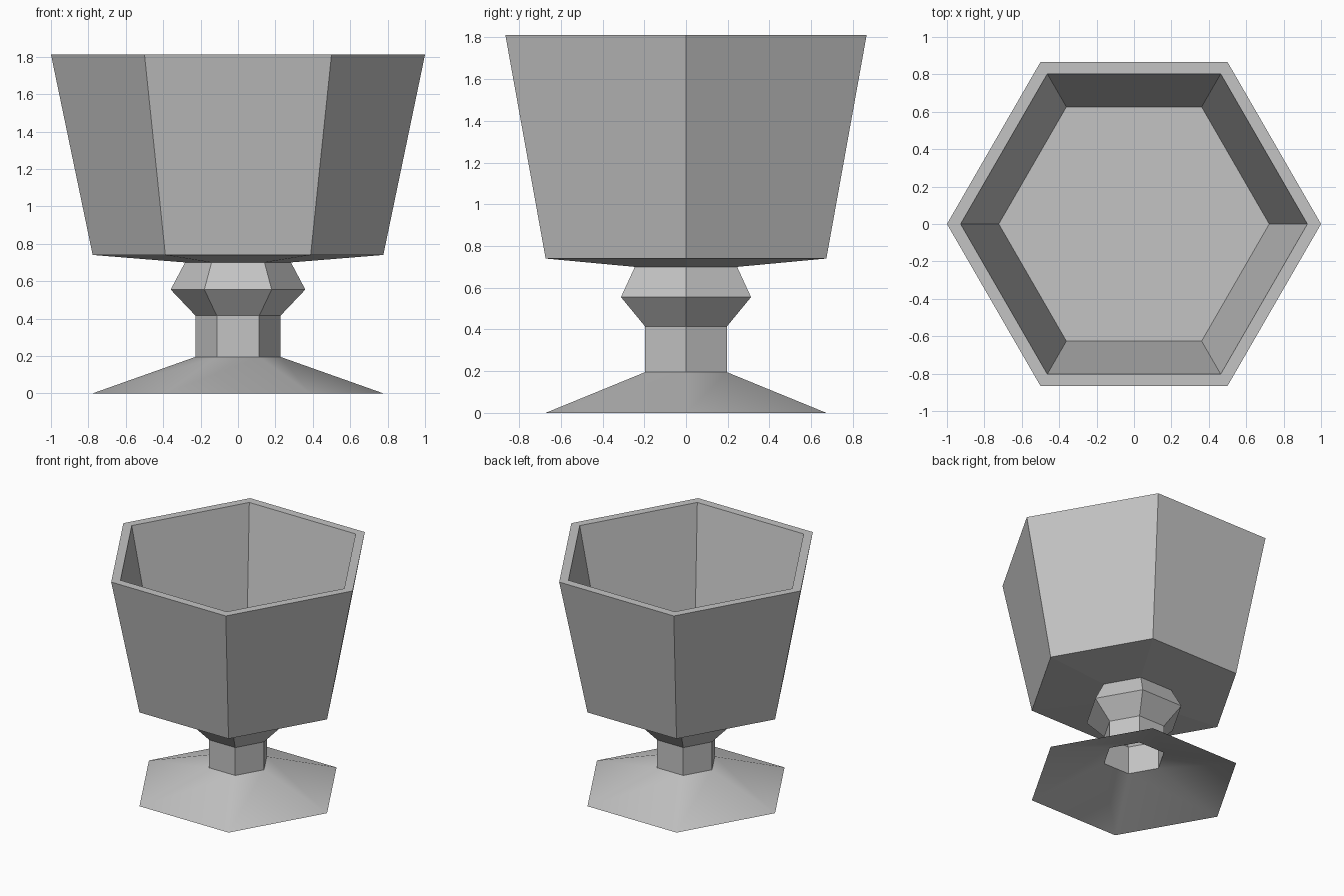
import bpy, bmesh, math

if "Cube" in bpy.data.objects:
    bpy.data.objects.remove(bpy.data.objects["Cube"])

grey = bpy.data.materials.new("plain_grey")
grey.diffuse_color = (0.55, 0.55, 0.55, 1.0)
grey.use_nodes = True
grey.node_tree.nodes["Principled BSDF"].inputs["Base Color"].default_value = grey.diffuse_color


def hex_lathe(name, profile, cap_end=False, smooth=False):
    """Sweep a (radius, height) profile round z with six sides."""
    bm = bmesh.new()
    rings = []
    for r, z in profile:
        rings.append([bm.verts.new((r * math.cos(i * math.pi / 3),
                                    r * math.sin(i * math.pi / 3), z))
                      for i in range(6)])
    for a, b in zip(rings, rings[1:]):
        for i in range(6):
            j = (i + 1) % 6
            bm.faces.new((a[i], a[j], b[j], b[i])).smooth = smooth
    if cap_end:
        bm.faces.new(rings[-1])
    mesh = bpy.data.meshes.new(name)
    bm.to_mesh(mesh)
    bm.free()
    mesh.materials.append(grey)
    obj = bpy.data.objects.new(name, mesh)
    bpy.context.collection.objects.link(obj)
    return obj


# Hollow foot, softly shaded and open underneath
hex_lathe("foot", [(0.777, 0.0), (0.227, 0.195)], smooth=True)

# Straight hollow stem
hex_lathe("stem", [(0.227, 0.195), (0.227, 0.415)])

# Faceted knob under the bowl
hex_lathe("knob", [(0.227, 0.415), (0.36, 0.555), (0.283, 0.70)])

# Bowl: underside, outer wall, rim, inner wall and flat floor
hex_lathe("bowl", [(0.283, 0.70), (0.777, 0.74), (1.0, 1.812),
                   (0.927, 1.812), (0.723, 0.82)], cap_end=True)
